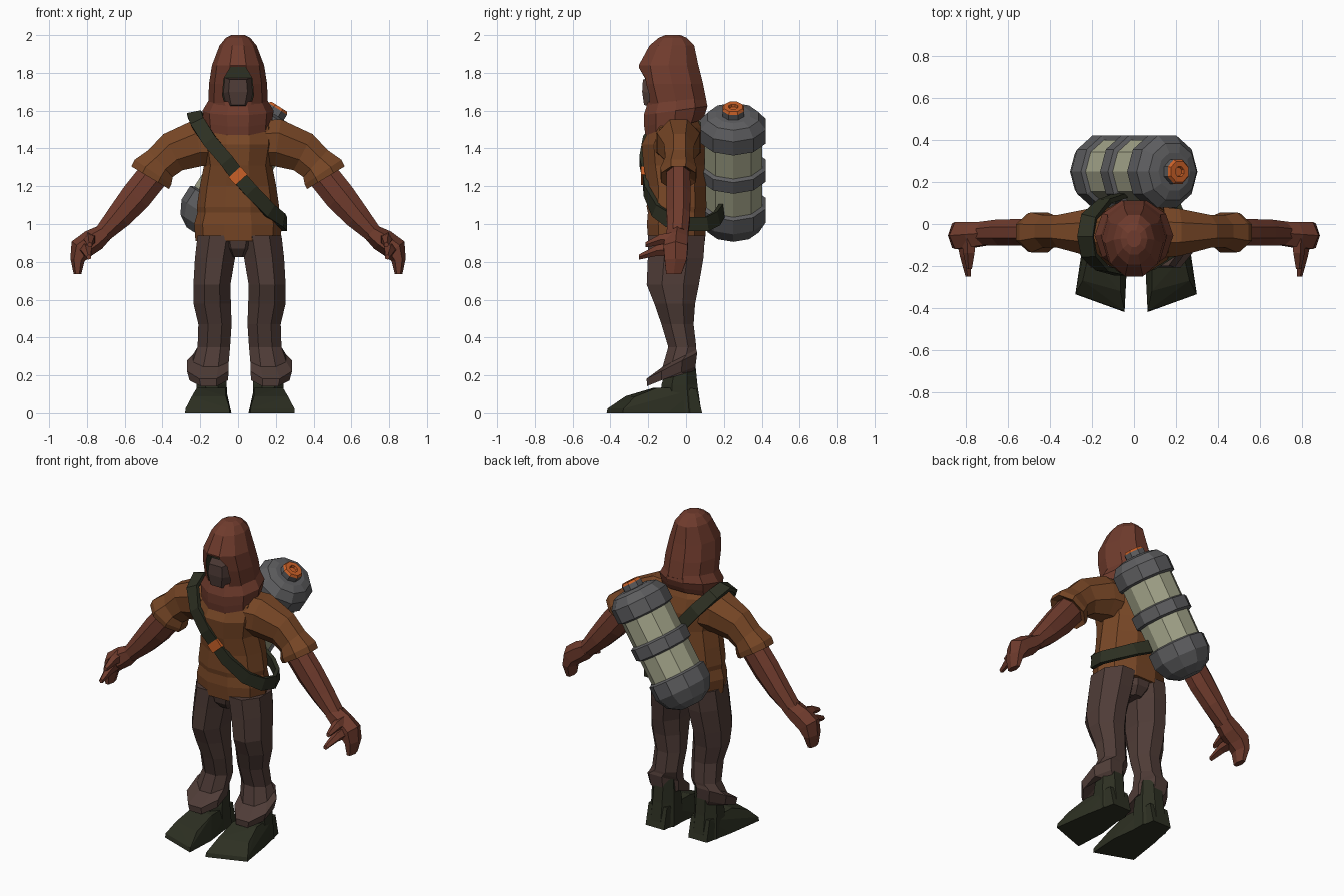
import bpy, bmesh, math
from mathutils import Vector


def mat(name, r, g, b):
    m = bpy.data.materials.new(name)
    m.diffuse_color = (r, g, b, 1)
    return m


RUST = mat("rust_cloth", 0.160, 0.044, 0.026)
BROWN = mat("brown_tunic", 0.185, 0.062, 0.019)
TROUSER = mat("dark_brown_cloth", 0.078, 0.045, 0.038)
GREEN = mat("dark_green_leather", 0.026, 0.029, 0.016)
PALE = mat("pale_tank", 0.370, 0.375, 0.255)
GREY = mat("grey_metal", 0.110, 0.110, 0.115)
ORANGE = mat("orange_metal", 0.58, 0.115, 0.020)


def finish(name, bm, mats, mirror=False, dx=0):
    bmesh.ops.recalc_face_normals(bm, faces=bm.faces)
    me = bpy.data.meshes.new(name)
    bm.to_mesh(me)
    bm.free()
    for m in mats:
        me.materials.append(m)
    ob = bpy.data.objects.new(name, me)
    ob.location.x = dx
    bpy.context.collection.objects.link(ob)
    if mirror:
        ob.modifiers.new("mirror", 'MIRROR')
    return ob


def skin(name, loops, mats, **kw):
    """Joins closed loops of points into a capped tube."""
    bm = bmesh.new()
    vs = [[bm.verts.new(p) for p in lp] for lp in loops]
    n = len(vs[0])
    for a, b in zip(vs, vs[1:]):
        for i in range(n):
            bm.faces.new((a[i], a[(i + 1) % n], b[(i + 1) % n], b[i]))
    bm.faces.new(vs[0])
    bm.faces.new(vs[-1])
    return finish(name, bm, mats, **kw)


def ring(n, x, y, z, a, b, tilt=0, pitch=0):
    """n-sided ring with half sizes a, b; tilt leans it in xz, pitch in yz."""
    off = 0 if n % 4 == 2 else math.pi / n
    ang = [off + 2 * math.pi * i / n for i in range(n)]
    ca = max(math.cos(t) for t in ang)
    sb = max(math.sin(t) for t in ang)
    t, p = math.radians(tilt), math.radians(pitch)
    u = Vector((math.cos(t), 0, math.sin(t))) * a / ca
    v = Vector((0, math.cos(p), math.sin(p))) * b / sb
    return [Vector((x, y, z)) + u * math.cos(k) + v * math.sin(k) for k in ang]


def loft(name, n, rows, mats, **kw):
    return skin(name, [ring(n, *r) for r in rows], mats, **kw)


def hull(name, pts, mats, **kw):
    bm = bmesh.new()
    for p in pts:
        bm.verts.new(p)
    bmesh.ops.convex_hull(bm, input=bm.verts)
    loose = [v for v in bm.verts if not v.link_faces]
    bmesh.ops.delete(bm, geom=loose, context='VERTS')
    return finish(name, bm, mats, **kw)


# Tunic body and sleeves
loft("tunic", 10, [
    (0, -.05, .91, .225, .150), (0, -.05, 1.00, .232, .157), (0, -.05, 1.06, .215, .152),
    (0, -.05, 1.09, .218, .158), (0, -.05, 1.20, .202, .155), (0, -.06, 1.31, .180, .165),
    (0, -.065, 1.42, .200, .170), (0, -.055, 1.51, .200, .135), (0, -.05, 1.58, .130, .100)],
    [BROWN])
loft("sleeve", 8, [
    (.14, -.04, 1.43, .120, .120, 88), (.21, -.04, 1.43, .125, .113, 82),
    (.345, -.035, 1.38, .108, .078, 62), (.41, -.035, 1.32, .096, .077, 48),
    (.450, -.04, 1.275, .117, .095, 34), (.465, -.04, 1.245, .116, .092, 31),
    (.455, -.04, 1.26, .080, .065, 35)], [BROWN], mirror=True)

# Forearm, hand and fingers
loft("forearm", 8, [
    (.44, -.04, 1.27, .082, .062, 42), (.54, -.04, 1.145, .082, .063, 42),
    (.63, -.04, 1.040, .068, .062, 42), (.72, -.045, .945, .047, .056, 45)],
    [RUST], mirror=True)
loft("hand", 6, [
    (.705, -.045, .958, .047, .056, 45), (.765, -.05, .915, .064, .060, 45),
    (.828, -.055, .870, .065, .064, 35), (.850, -.055, .81, .038, .058, 10),
    (.850, -.065, .735, .020, .040, 0)], [RUST], mirror=True)


def finger(name, base, tip, r):
    base, tip = Vector(base), Vector(tip)
    mid = base.lerp(tip, .5) + Vector((0, 0, .012))
    loops = []
    for c, k in ((base, r), (mid, r * .75), (tip, r * .35)):
        loops.append([c + Vector((k * math.cos(t), 0, k * math.sin(t)))
                      for t in (i * math.tau / 5 for i in range(5))])
    skin(name, loops, [RUST], mirror=True)


finger("thumb", (.785, -.06, .92), (.785, -.215, .89), .040)
finger("forefinger", (.81, -.06, .87), (.79, -.25, .825), .040)

# Trousers with slanted flared cuffs
loft("trouser_leg", 8, [
    (.112, -.05, .94, .110, .150), (.130, -.055, .82, .106, .147),
    (.146, -.07, .68, .098, .138), (.145, -.06, .58, .099, .108),
    (.130, -.045, .47, .088, .085), (.136, -.02, .35, .086, .074),
    (.152, -.035, .29, .095, .100, 0, 27), (.168, -.075, .250, .110, .150, 0, 27),
    (.163, -.078, .195, .102, .138, 0, 22), (.150, -.04, .21, .075, .080)],
    [TROUSER], mirror=True, dx=.008)
loft("trouser_seat", 8, [
    (0, -.05, .95, .12, .145), (0, -.05, .87, .09, .13), (0, -.05, .825, .05, .09)],
    [TROUSER])

# Boots
loft("boot_shaft", 8, [
    (.150, -.03, .0, .085, .112), (.150, -.035, .15, .080, .095),
    (.148, -.02, .30, .074, .065)], [GREEN], mirror=True, dx=.01)
hull("boot_foot", [
    (.085, .085, 0), (.215, .085, 0), (.055, -.42, 0), (.290, -.335, 0),
    (.055, -.415, .025), (.288, -.33, .025), (.075, -.32, .090), (.255, -.27, .088),
    (.075, -.17, .135), (.228, -.15, .135), (.085, .055, .13), (.215, .055, .13),
    (.045, -.22, 0), (.255, -.10, 0)], [GREEN], mirror=True, dx=.01)

# Hood with a cut face opening
hood = loft("hood", 10, [
    (0, -.075, 1.56, .140, .130), (0, -.05, 1.64, .157, .160), (0, -.0725, 1.74, .154, .1625),
    (0, -.0925, 1.84, .138, .1575), (0, -.075, 1.945, .098, .118), (0, -.07, 1.985, .065, .075),
    (0, -.07, 2.0, .035, .040)], [RUST, GREEN])
outline = [(.04, 1.83), (.075, 1.77), (.082, 1.68), (.062, 1.61)]
outline += [(-x, z) for x, z in reversed(outline)]
cutter = skin("face_cutter", [[(x, y, z) for x, z in outline] for y in (-.4, -.165)],
              [RUST, GREEN])
for p in cutter.data.polygons:
    p.material_index = 1
cut = hood.modifiers.new("opening", 'BOOLEAN')
cut.object, cut.operation, cut.solver = cutter, 'DIFFERENCE', 'EXACT'
cutter.hide_render = True
bpy.context.view_layer.objects.active = hood
bpy.ops.object.modifier_apply(modifier=cut.name)
bpy.data.objects.remove(cutter)

# Face mask
hull("face_mask", [(s * x, y, z) for s in (1, -1) for x, y, z in (
    (.045, -.228, 1.765), (.050, -.232, 1.70), (.036, -.222, 1.63),
    (.072, -.160, 1.775), (.080, -.160, 1.69), (.060, -.160, 1.61))], [TROUSER])

# Cowl around the neck
loft("cowl", 10, [
    (0, -.05, 1.66, .152, .152, 0, 5), (0, -.055, 1.60, .188, .170, 0, 8),
    (0, -.06, 1.55, .182, .165, 0, 12), (0, -.065, 1.51, .178, .155, 0, 15),
    (0, -.06, 1.53, .110, .100, 0, 12)], [RUST])

# Shoulder strap: each row is a position and an outward normal
path = [
    (-.03, .15, 1.33, 0, 1, 0), (-.14, .11, 1.47, -.3, .9, .3), (-.215, .035, 1.56, -.3, .5, .9),
    (-.232, -.06, 1.585, -.2, 0, 1), (-.215, -.15, 1.54, -.3, -.7, .7),
    (-.15, -.215, 1.44, -.25, -1, .2), (-.06, -.237, 1.335, 0, -1, 0),
    (0, -.220, 1.255, 0, -1, 0), (.07, -.212, 1.175, .1, -1, 0),
    (.17, -.160, 1.07, .5, -.85, 0), (.235, -.09, 1.02, .9, -.4, 0),
    (.25, .01, 1.0, 1, .1, 0), (.205, .11, 1.0, .9, .5, 0), (.13, .165, 1.03, .6, .8, 0),
    (.04, .19, 1.07, .3, .9, 0)]
pos = [Vector(p[:3]) for p in path]
loops = []
for i, p in enumerate(path):
    nor = Vector(p[3:]).normalized()
    tan = (pos[min(i + 1, len(pos) - 1)] - pos[max(i - 1, 0)]).normalized()
    side = tan.cross(nor).normalized() * .038
    loops.append([pos[i] + side * s + nor * h
                  for s, h in ((-1, -.014), (1, -.014), (1, .010), (-1, .010))])
skin("shoulder_strap", loops, [GREEN])

# Strap buckle
bm = bmesh.new()
bmesh.ops.create_cube(bm, size=1)
bmesh.ops.scale(bm, vec=(.055, .03, .085), verts=bm.verts)
buckle = finish("strap_buckle", bm, [ORANGE])
buckle.location = (0, -.222, 1.255)
buckle.rotation_euler.y = math.radians(48)


# Tank on the back, tilted so its top leans to +x
def tank_part(name, n, profile, mats, rule):
    ob = loft(name, n, [(0, 0, t, r, r) for t, r in profile], mats)
    for p in ob.data.polygons:
        p.material_index = int(rule(p.center.z))
    ob.location = (0.002, .25, 1.282)
    ob.rotation_euler.y = math.radians(32.5)


tank_part("tank", 10, [
    (-.400, .07), (-.36, .135), (-.29, .172), (-.205, .172), (-.195, .152), (-.045, .152),
    (-.035, .172), (.035, .172), (.045, .152), (.195, .152), (.205, .172), (.29, .172),
    (.34, .135), (.355, .09)], [GREY, PALE], lambda z: .06 < abs(z) < .18)
tank_part("tank_nozzle", 8, [
    (.34, .058), (.388, .058), (.402, .049), (.402, .024), (.388, .020)],
    [GREY, ORANGE], lambda z: z > .38)
